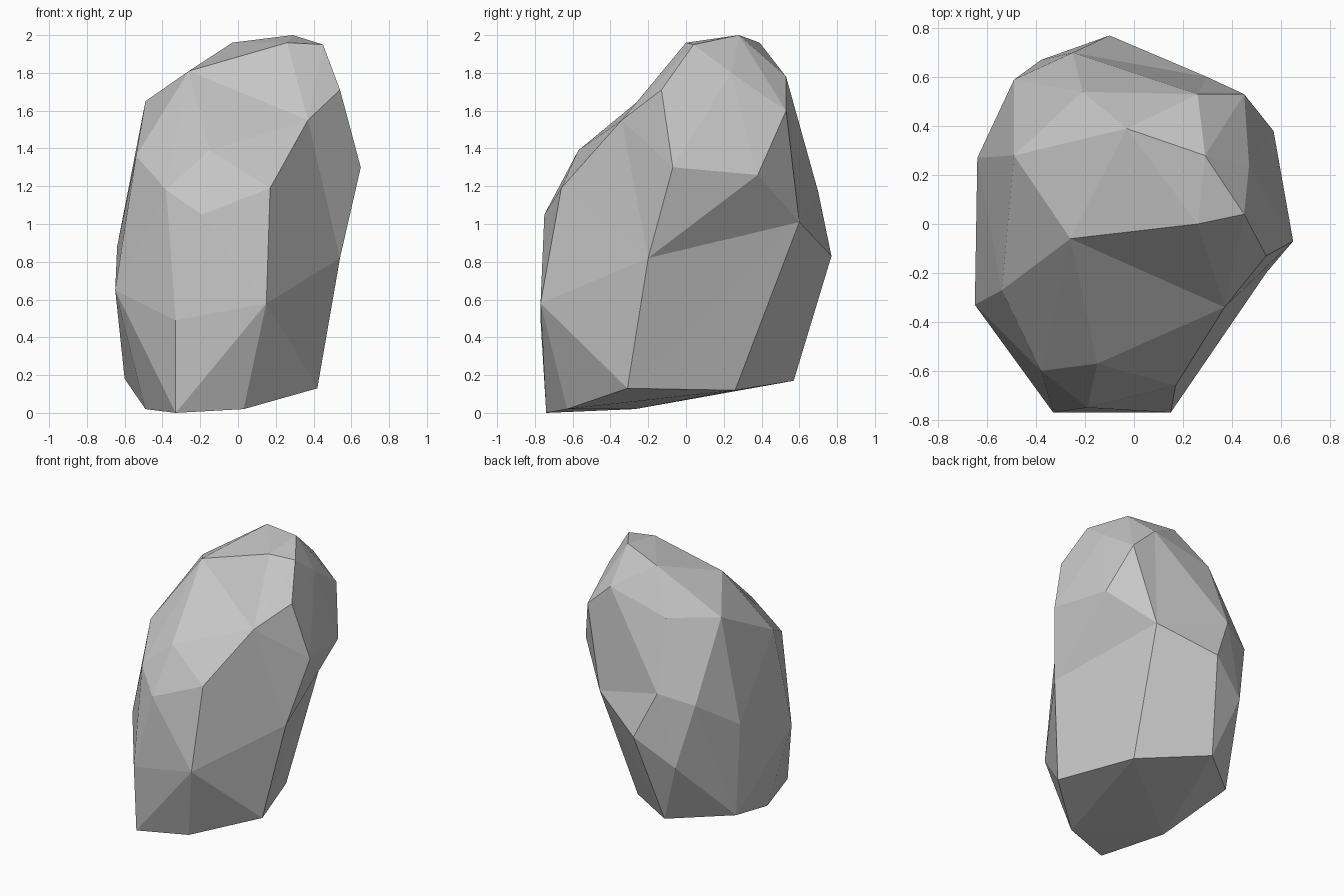
import bpy
import bmesh
from mathutils import Vector

default_cube = bpy.data.objects.get("Cube")
if default_cube:
    bpy.data.objects.remove(default_cube, do_unlink=True)

# Corner points of the boulder, grouped by height
CORNERS = {
    "base": [(-.33, -.74, 0), (.03, -.63, .02), (-.49, -.27, .02), (.42, -.31, .13),
             (-.60, .26, .18), (.22, .26, .12), (-.22, .57, .17)],
    "belly": [(-.33, -.77, .49), (.15, -.77, .58), (-.65, -.33, .65), (-.64, .27, .88),
              (-.38, .67, .63), (-.10, .77, .83)],
    "waist": [(-.19, -.75, 1.05), (-.38, -.60, 1.18), (.65, -.07, 1.30),
              (.57, .38, 1.26), (-.25, .70, 1.17), (-.49, .59, 1.10)],
    "shoulder": [(-.15, -.57, 1.39), (-.54, -.27, 1.36), (.54, -.13, 1.71),
                 (-.49, .28, 1.65), (-.21, .54, 1.67), (.45, .53, 1.60), (.26, .53, 1.78),
                 (.47, .24, 1.80)],
    "crown": [(.26, 0, 1.96), (.45, .04, 1.95), (.29, .28, 2), (-.03, .39, 1.96)],
}
# Shallow dents: each corner is hulled proud of the surface by an offset, then pressed in
DENTS = {
    "side": ((.54, -.20, .82), (.10, -.05, -.04)),
    "back": ((.30, .60, 1.01), (.12, .12, -.09)),
    "front": ((.17, -.66, 1.19), (.06, -.06, 0)),
    "brow": ((.37, -.34, 1.55), (.05, -.08, .05)),
    "top": ((-.26, -.06, 1.81), (-.02, -.04, .04)),
}


def make_material(name, color):
    mat = bpy.data.materials.new(name)
    mat.use_nodes = True
    mat.diffuse_color = color
    mat.node_tree.nodes["Principled BSDF"].inputs["Base Color"].default_value = color
    return mat


def make_rock(name, mat):
    bm = bmesh.new()
    for ring in CORNERS.values():
        for corner in ring:
            bm.verts.new(corner)
    dents = [(bm.verts.new(Vector(corner) + Vector(offset)), corner)
             for corner, offset in DENTS.values()]

    # Wrap the corners in a faceted skin, then press in the dents
    bmesh.ops.convex_hull(bm, input=bm.verts[:])
    for vert, corner in dents:
        vert.co = corner
    loose = [v for v in bm.verts if not v.link_faces]
    bmesh.ops.delete(bm, geom=loose, context="VERTS")
    bmesh.ops.recalc_face_normals(bm, faces=bm.faces[:])

    mesh = bpy.data.meshes.new(name)
    bm.to_mesh(mesh)
    bm.free()
    mesh.materials.append(mat)
    rock = bpy.data.objects.new(name, mesh)
    bpy.context.collection.objects.link(rock)
    return rock


make_rock("rock", make_material("stone grey", (.57, .57, .57, 1)))
